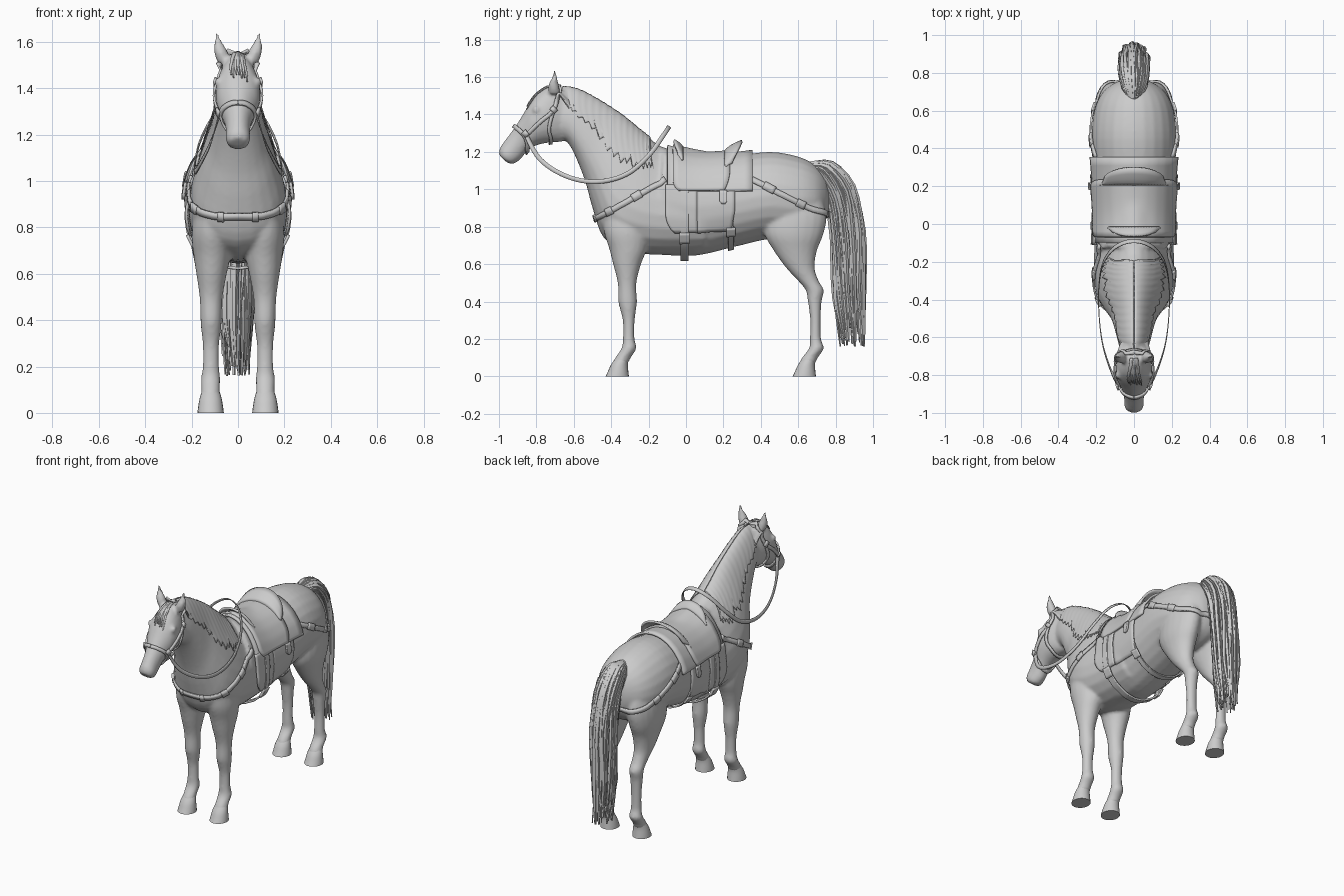
import bpy, bmesh, math, random
from mathutils import Vector as V
from mathutils.bvhtree import BVHTree

if "Cube" in bpy.data.objects:
    bpy.data.objects.remove(bpy.data.objects["Cube"])

random.seed(4)
grey = bpy.data.materials.new("plain_grey")
grey.diffuse_color = (0.6, 0.6, 0.6, 1)
grey.use_nodes = True
grey.node_tree.nodes["Principled BSDF"].inputs["Base Color"].default_value = grey.diffuse_color


def make(name, bm, thick=0):
    bmesh.ops.recalc_face_normals(bm, faces=bm.faces)
    me = bpy.data.meshes.new(name)
    bm.to_mesh(me)
    bm.free()
    ob = bpy.data.objects.new(name, me)
    bpy.context.collection.objects.link(ob)
    me.materials.append(grey)
    if thick:
        m = ob.modifiers.new("thickness", 'SOLIDIFY')
        m.thickness, m.offset = thick, 0
    return ob


def spline(pts, n):
    """Catmull-Rom resampling of equal-length tuples."""
    out = []
    for i in range(len(pts) - 1):
        a, b, c, d = pts[max(i - 1, 0)], pts[i], pts[i + 1], pts[min(i + 2, len(pts) - 1)]
        for k in range(n):
            t = k / n
            out.append([0.5 * (2*q + (r-p)*t + (2*p-5*q+4*r-s)*t*t + (3*q-p-3*r+s)*t**3)
                        for p, q, r, s in zip(a, b, c, d)])
    return out + [list(pts[-1])]


def loft(bm, rings, n=4, sides=24, taper=0):
    """Rings: y,z of one edge, y,z of the opposite edge, half width, x centre."""
    prev = None
    for y1, z1, y2, z2, w, x in spline(rings, n):
        ring = []
        for k in range(sides):
            a = 2 * math.pi * k / sides
            s, c = math.sin(a), math.cos(a)
            ring.append(bm.verts.new((x + w * c * (1 - taper * s),
                                      (y1 + y2) / 2 + (y1 - y2) / 2 * s,
                                      (z1 + z2) / 2 + (z1 - z2) / 2 * s)))
        if prev:
            for k in range(sides):
                bm.faces.new((prev[k - 1], prev[k], ring[k], ring[k - 1]))
        else:
            bm.faces.new(ring)
        prev = ring
    bm.faces.new(prev)


def grid(bm, rows):
    vs = [[bm.verts.new(p) for p in r] for r in rows]
    for a, b in zip(vs, vs[1:]):
        for i in range(len(a) - 1):
            bm.faces.new((a[i], a[i + 1], b[i + 1], b[i]))


# Horse body: torso and neck, head, four legs, fused into one skin
bm = bmesh.new()
loft(bm, [(.765, 1.0, .765, .9, .05, 0), (.745, 1.07, .75, .84, .1, 0), (.69, 1.13, .70, .77, .167, 0),
          (.6, 1.175, .6, .73, .21, 0), (.45, 1.2, .45, .735, .225, 0), (.25, 1.18, .25, .69, .215, 0),
          (.05, 1.175, .05, .645, .205, 0), (-.12, 1.225, -.15, .65, .2, 0)], taper=.05)
loft(bm, [(.1, 1.175, .1, .66, .19, 0), (-.12, 1.225, -.15, .65, .2, 0), (-.2, 1.28, -.32, .67, .202, 0),
          (-.27, 1.335, -.44, .74, .185, 0), (-.33, 1.385, -.5, .9, .15, 0), (-.41, 1.44, -.535, 1.03, .118, 0),
          (-.51, 1.5, -.58, 1.15, .098, 0), (-.6, 1.54, -.625, 1.24, .083, 0),
          (-.68, 1.545, -.66, 1.27, .07, 0)], taper=.35)
loft(bm, [(-.63, 1.52, -.62, 1.28, .055, 0), (-.72, 1.55, -.66, 1.255, .08, 0), (-.79, 1.515, -.73, 1.25, .096, 0),
          (-.835, 1.46, -.80, 1.235, .092, 0), (-.875, 1.395, -.845, 1.21, .072, 0),
          (-.92, 1.325, -.865, 1.185, .057, 0), (-.965, 1.265, -.885, 1.16, .052, 0),
          (-.995, 1.22, -.925, 1.135, .052, 0), (-1.0, 1.185, -.96, 1.145, .036, 0)])
for s in (1, -1):
    fore = [(-.45, -.2, .92, .07, .11), (-.44, -.2, .78, .085, .115), (-.41, -.21, .68, .08, .112),
            (-.39, -.24, .6, .066, .114), (-.365, -.265, .5, .05, .116), (-.362, -.262, .4, .046, .116),
            (-.35, -.268, .35, .042, .116), (-.337, -.275, .29, .035, .117), (-.337, -.275, .2, .035, .117),
            (-.345, -.265, .15, .042, .118), (-.378, -.295, .1, .04, .118), (-.395, -.312, .065, .044, .118)]
    hind = [(.44, .72, .98, .07, .11), (.42, .752, .86, .09, .115), (.42, .735, .76, .087, .122),
            (.47, .70, .67, .072, .12), (.535, .688, .58, .055, .12), (.6, .71, .51, .046, .118),
            (.64, .737, .46, .044, .117), (.652, .725, .4, .04, .117), (.664, .72, .3, .034, .117),
            (.662, .722, .2, .034, .117), (.658, .737, .15, .042, .118), (.62, .705, .1, .04, .118),
            (.603, .69, .065, .044, .118)]
    for leg in (fore, hind):
        loft(bm, [(f, z, b, z, w, s * x) for f, b, z, w, x in leg], sides=20)
    # Ears
    loft(bm, [(-.735, 1.51, -.67, 1.51, .03, s * .06), (-.735, 1.56, -.68, 1.56, .03, s * .075),
              (-.715, 1.6, -.69, 1.6, .018, s * .086), (-.705, 1.64, -.698, 1.64, .006, s * .092)], sides=12)
    # Eye bulge
    bmesh.ops.create_uvsphere(bm, u_segments=12, v_segments=8, radius=.022)
    bmesh.ops.translate(bm, verts=bm.verts[-86:], vec=(s * .08, -.80, 1.425))
raw = make("horse_body", bm)
m = raw.modifiers.new("fuse", 'REMESH')
m.mode, m.voxel_size = 'VOXEL', .0105
m = raw.modifiers.new("soften", 'SMOOTH')
m.factor, m.iterations = .5, 4
dg = bpy.context.evaluated_depsgraph_get()
skin = bpy.data.meshes.new_from_object(raw.evaluated_get(dg))
raw.modifiers.clear()
raw.data = skin
tree = BVHTree.FromPolygons([v.co for v in skin.vertices], [p.vertices for p in skin.polygons])

# Hooves
for s, side in ((1, "right"), (-1, "left")):
    for part, y in (("front", 0), ("hind", 1.0)):
        bm = bmesh.new()
        loft(bm, [(y - .374, .1, y - .304, .1, .036, s * .118), (y - .401, .062, y - .311, .066, .047, s * .118),
                  (y - .418, .025, y - .308, .025, .054, s * .118), (y - .43, 0, y - .305, 0, .057, s * .118)],
             n=3, sides=20)
        make(f"{part}_{side}_hoof", bm)


def on_skin(p, lift):
    co, no, _, _ = tree.find_nearest(V(p))
    return co + no * lift, no


def strap(bm, pts, width, lift=.008, snap=True, n=6, tip=1.0, normal=None):
    """Ribbon through points, laid on the skin when snap is set."""
    path, nor = [], []
    for p in spline(pts, n):
        p = V(p)
        co, no = on_skin(p, lift) if snap else (p, normal(p).normalized())
        path.append(co)
        nor.append(no)
    rows = []
    for i, p in enumerate(path):
        t = path[min(i + 1, len(path) - 1)] - path[max(i - 1, 0)]
        side = t.cross(nor[i])
        side = side.normalized() if side.length > 1e-6 else V((0, 1, 0))
        w = width / 2 * (1 + (tip - 1) * i / (len(path) - 1))
        rows.append([p - side * w, p + side * w])
    grid(bm, rows)


def both(pts):
    """Right-hand points ending on the centre line, extended to the left."""
    return pts + [(-x, y, z) for x, y, z in reversed(pts[:-1])]


# Breast strap and breeching, with buckles
breast = [(.2, -.11, 1.06), (.22, -.24, .98), (.22, -.38, .9), (.15, -.48, .85), (.07, -.52, .835), (0, -.53, .835)]
breech = [(.22, .35, 1.06), (.24, .5, .98), (.22, .64, .91), (.13, .75, .87), (0, .79, .86)]
for name, pts, stops in (("breast_strap", breast, (6, 13, 22)), ("breeching_strap", breech, (3, 10))):
    bm = bmesh.new()
    strap(bm, both(pts), .03)
    fine = spline(both(pts), 6)
    for i in stops:
        for j in (i, len(fine) - 3 - i):
            strap(bm, fine[j:j + 3], .042, .013, n=2)
    make(name, bm, .011)

# Bridle
bm = bmesh.new()
strap(bm, both([(0, -.93, 1.345), (.05, -.91, 1.33), (.09, -.865, 1.28), (.06, -.835, 1.2), (0, -.83, 1.18)]), .022)
strap(bm, both([(.1, -.865, 1.28), (.1, -.78, 1.36), (.12, -.70, 1.43), (.06, -.68, 1.53), (0, -.68, 1.58)]), .022)
strap(bm, both([(.12, -.70, 1.43), (.1, -.73, 1.33), (.07, -.72, 1.26), (0, -.72, 1.2)]), .018)
for s in (1, -1):
    strap(bm, [(s * .13, -.71, 1.42), (s * .13, -.69, 1.44)], .036, .016, n=2)
    strap(bm, [(s * .1, -.875, 1.285), (s * .1, -.85, 1.305)], .032, .016, n=2)
make("bridle", bm, .01)

# Reins, one loop standing above the withers
bm = bmesh.new()
strap(bm, both([(.075, -.86, 1.3), (.12, -.78, 1.16), (.165, -.64, 1.07), (.185, -.48, 1.04), (.185, -.32, 1.08),
                (.16, -.2, 1.18), (.095, -.12, 1.29), (0, -.09, 1.335)]), .024, snap=False,
      normal=lambda p: V((p.x, 0, 0)) + V((0, .6, .8)) * max(0, .12 - abs(p.x)))
make("reins", bm, .005)


def on_body(y, deg, lift):
    """Point above the skin at an angle from straight up around the barrel."""
    d = V((math.sin(math.radians(deg)), 0, math.cos(math.radians(deg))))
    hit = tree.ray_cast(V((0, y, .95)) + d, -d)[0]
    return hit + d * lift


def drape(name, a0, a1, span, lift, thick, n=36, mirror=False):
    bm = bmesh.new()
    for s in ((1, -1) if mirror else (1,)):
        rows = []
        for i in range(n + 1):
            a = a0 + (a1 - a0) * i / n
            y0, y1 = span(abs(a))
            rows.append([on_body(y0 + (y1 - y0) * k / 10, s * a, lift) for k in range(11)])
        grid(bm, rows)
    return make(name, bm, thick)


# Saddle blanket, flaps and girths
drape("saddle_blanket", -80, 80, lambda a: (-.1, .355), .013, .014)
drape("front_flaps", 70, 132, lambda a: (-.11 + .05 * max(0, (a - 105) / 27) ** 3, .06), .016, .012, 14, True)
drape("rear_flaps", 70, 133, lambda a: (.06, .262 - .02 * max(0, (a - 105) / 28)), .012, .012, 14, True)
drape("saddle_skirt", -79, 79, lambda a: (-.07 + .03 * max(0, (a - 60) / 19) ** 3,
                                          .235 - .03 * max(0, (a - 50) / 29) ** 2), .024, .014)
drape("front_girth", 72, 288, lambda a: (-.03, .012), .022, .012, 60)
drape("rear_girth", 120, 240, lambda a: (.225, .255), .01, .01, 40)
drape("girth_buckles", 130, 142, lambda a: (-.035, .018), .029, .012, 4, True)
drape("rear_buckles", 128, 140, lambda a: (.217, .263), .018, .012, 4, True)
drape("skirt_tabs", 79, 97, lambda a: (.18 + .012 * (a > 95), .22 - .012 * (a > 95)), .026, .012, 5, True)


# Pommel and cantle: curved plates rising from the skirt
def plate(name, y0, y1, top, half, drop, reach):
    bm, rows = bmesh.new(), []
    for i in range(25):
        a = -reach + 2 * reach * i / 24
        r = math.radians(a * 90 / reach)
        lo = on_body(y0, a, .026)
        hi = V((half * math.sin(r), y1 + (y0 - y1) * .6 * (1 - math.cos(r)), top - drop * (1 - math.cos(r))))
        rows.append([lo.lerp(hi, k / 4) + V((0, (y0 - y1) * .15 * math.sin(math.pi * k / 4), 0)) for k in range(5)])
    grid(bm, rows)
    make(name, bm, .014)


plate("cantle", .21, .3, 1.258, .15, .12, 50)
plate("pommel", -.02, -.065, 1.262, .11, .09, 40)

# Mane: a thin sheet of hair on each side with a ragged lower edge, and a forelock
crest = spline([(-.66, 1.55, .1), (-.56, 1.525, .17), (-.45, 1.465, .24), (-.34, 1.395, .28),
                (-.25, 1.325, .24), (-.19, 1.275, .15)], 12)
bm = bmesh.new()
for s in (1, -1):
    rows, lock = [], 1
    for i, (y, z, d) in enumerate(crest):
        if i % 4 == 0:
            lock = random.uniform(.85, 1.05)
        d *= lock - .07 * (i % 4)
        lift = .005 + .0015 * (i % 4 == 2)
        pts = spline([(s * .002, y, z + .012), (s * .07, y, z - d * .3), (s * .13, y + .01, z - d * .65),
                      (s * .17, y + .025, z - d)], 4)
        rows.append([on_skin(p, lift)[0] for p in pts])
    grid(bm, rows)
make("mane", bm, .006)
bm = bmesh.new()
for i in range(7):
    x = (i - 3) * .009
    strap(bm, [(x * .5, -.71, 1.57), (x, -.78, 1.545), (x * 1.4, -.83, 1.5),
               (x * 1.6 + .006, -.87, 1.43 + .05 * random.random())],
          .022, random.uniform(.005, .009), n=4, tip=.2)
make("forelock", bm, .004)

# Tail: core and loose strands between an inner and an outer arc
inner = [(.66, 1.1), (.70, 1.07), (.765, .92), (.79, .68), (.80, .42), (.83, .2)]
outer = [(.66, 1.14), (.78, 1.14), (.89, 1.02), (.94, .78), (.95, .48), (.95, .2)]
wide = [.02, .06, .068, .066, .062, .05]
bm = bmesh.new()
loft(bm, [(o[0] - .012, o[1] - .012, i[0] + .012, i[1] + .005, w * .8, 0)
          for o, i, w in zip(outer, inner, wide)][:5] + [(.9, .26, .85, .26, .02, 0)], sides=14)
for k in range(56):
    a = 2 * math.pi * k / 56 + random.uniform(-.1, .1)
    s, x, r = .5 + .5 * math.sin(a), math.cos(a), random.uniform(.007, .015)
    rings = []
    for j, (o, i, w) in enumerate(zip(outer, inner, wide)):
        y, z = i[0] + (o[0] - i[0]) * s, i[1] + (o[1] - i[1]) * s
        y += random.uniform(-.009, .009) * (j > 1)
        if j == 5:
            z += random.uniform(-.04, .1)
        rr = r * (.6, 1, 1, 1, .9, .45)[j]
        t = ((0, 1), (.5, .8), (.9, .4), (1, .1), (1, 0), (1, 0))[j]
        rings.append((y + rr * t[0], z + rr * t[1], y - rr * t[0], z - rr * t[1], rr,
                      x * w + random.uniform(-.01, .01) * (j > 1) - .006 * (j > 3)))
    loft(bm, rings, n=3, sides=5)
make("tail", bm)

# Smooth shading with sharp edges kept
bpy.ops.object.select_all(action='SELECT')
bpy.context.view_layer.objects.active = raw
bpy.ops.object.shade_smooth_by_angle(angle=math.radians(40))
